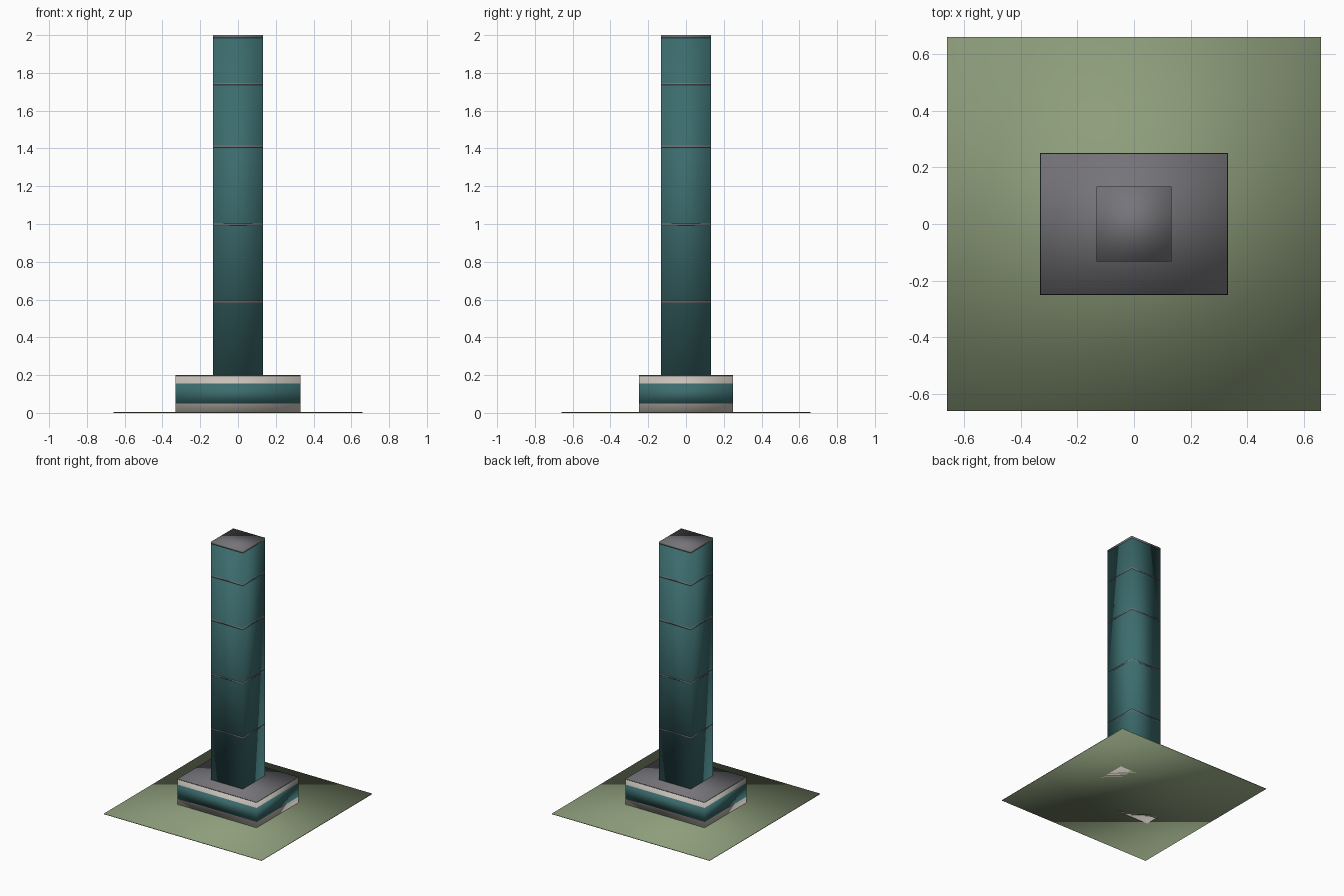
import bpy

if "Cube" in bpy.data.objects:
    bpy.data.objects.remove(bpy.data.objects["Cube"])


def material(name, rgb):
    m = bpy.data.materials.new(name)
    m.diffuse_color = (*rgb, 1)
    m.use_nodes = True
    m.node_tree.nodes["Principled BSDF"].inputs["Base Color"].default_value = m.diffuse_color
    return m


GRASS = material("grass_green", (0.27, 0.34, 0.20))
STONE = material("pale_stone", (0.57, 0.53, 0.48))
GLASS = material("teal_glass", (0.045, 0.15, 0.155))
METAL = material("dark_grey", (0.18, 0.175, 0.19))


def box(name, half_x, half_y, z0, z1, mat):
    """Centred box between two heights, with soft shaded sides."""
    bpy.ops.mesh.primitive_cube_add(size=2, location=(0, 0, (z0 + z1) / 2))
    ob = bpy.context.object
    ob.name = name
    ob.scale = (half_x, half_y, (z1 - z0) / 2)
    bpy.ops.object.transform_apply(location=False, rotation=False, scale=True)
    ob.data.materials.append(mat)
    bpy.ops.object.shade_smooth()
    return ob


# Lawn
box("lawn", 0.66, 0.66, 0.0, 0.005, GRASS)

# Podium with its window strip and roof
box("podium", 0.33, 0.249, 0.0, 0.195, STONE)
box("podium_windows", 0.331, 0.25, 0.05, 0.155, GLASS)
box("podium_roof", 0.33, 0.249, 0.195, 0.2, METAL)

# Tower shaft and roof cap
box("tower", 0.132, 0.132, 0.2, 1.985, GLASS)
box("tower_roof", 0.133, 0.133, 1.985, 2.0, METAL)

# Thin floor bands around the tower
for i, z in enumerate((0.587, 0.998, 1.41, 1.742)):
    box(f"floor_band_{i + 1}", 0.133, 0.133, z - 0.005, z + 0.005, METAL)
